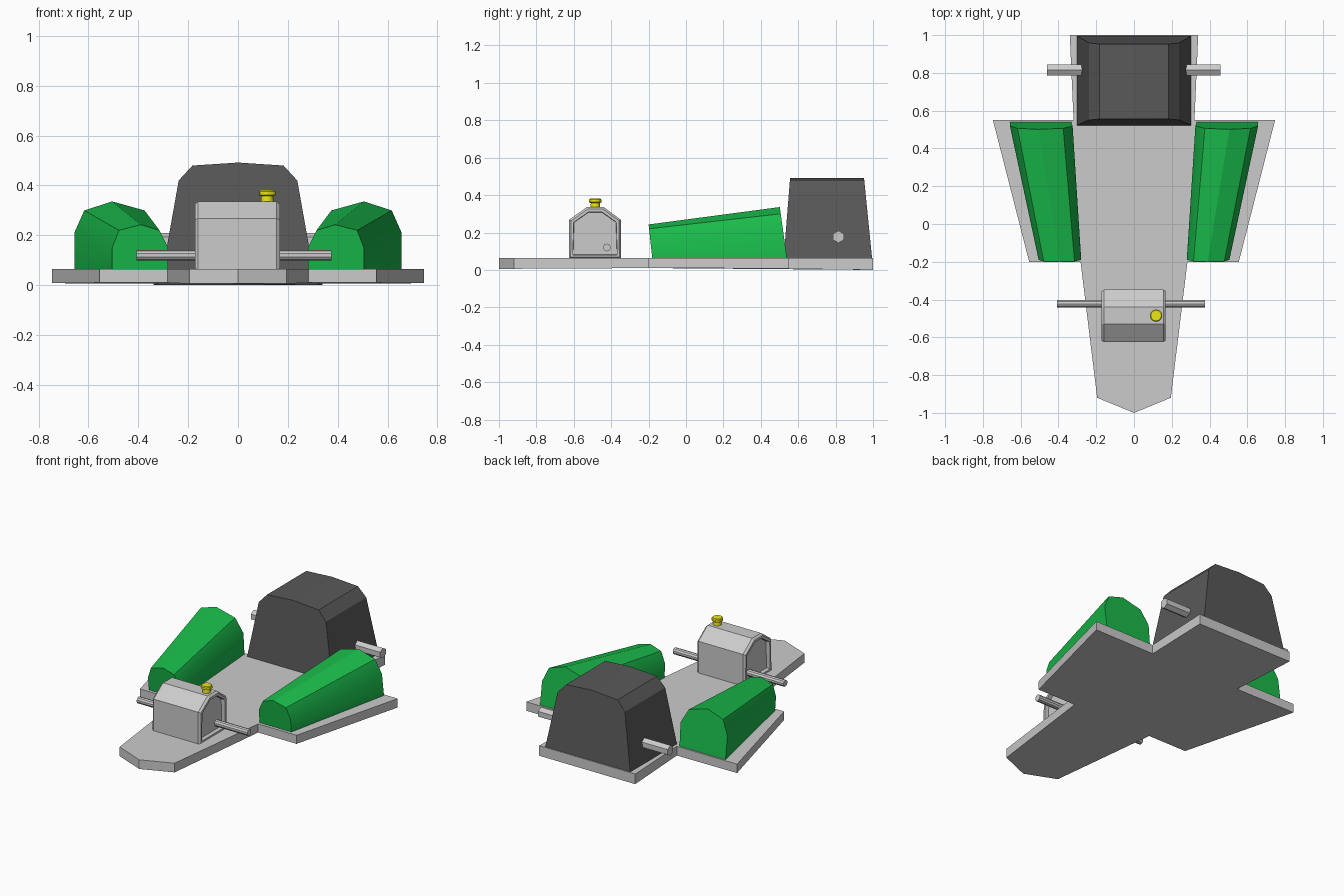
import bpy, bmesh, math
from mathutils import Matrix

if "Cube" in bpy.data.objects:
    bpy.data.objects.remove(bpy.data.objects["Cube"])


def material(name, rgb):
    m = bpy.data.materials.new(name)
    m.diffuse_color = (*rgb, 1)
    m.use_nodes = True
    m.node_tree.nodes["Principled BSDF"].inputs["Base Color"].default_value = m.diffuse_color
    return m


GREEN = material("green", (0.01, 0.5, 0.07))
DARK = material("dark_grey", (0.1, 0.1, 0.1))
YELLOW = material("yellow", (0.85, 0.8, 0.01))


def finish(name, bm, mat=None, smooth=None):
    bmesh.ops.recalc_face_normals(bm, faces=bm.faces)
    mesh = bpy.data.meshes.new(name)
    bm.to_mesh(mesh)
    bm.free()
    ob = bpy.data.objects.new(name, mesh)
    bpy.context.collection.objects.link(ob)
    if mat:
        mesh.materials.append(mat)
    if smooth:
        bpy.ops.object.select_all(action='DESELECT')
        ob.select_set(True)
        bpy.context.view_layer.objects.active = ob
        bpy.ops.object.shade_smooth_by_angle(angle=math.radians(smooth))
    return ob


def loft(rings):
    """Closed solid through rings of equal point count; returns bmesh and end caps."""
    bm = bmesh.new()
    vs = [[bm.verts.new(p) for p in r] for r in rings]
    n = len(rings[0])
    for a, b in zip(vs, vs[1:]):
        for i in range(n):
            j = (i + 1) % n
            bm.faces.new((a[i], a[j], b[j], b[i]))
    caps = [bm.faces.new(vs[0][::-1]), bm.faces.new(vs[-1])]
    bmesh.ops.recalc_face_normals(bm, faces=bm.faces)
    return bm, caps


def rod(name, x0, x1, y, z, r, sides):
    bm = bmesh.new()
    m = (Matrix.Translation(((x0 + x1) / 2, y, z)) @ Matrix.Rotation(math.pi / 2, 4, 'Y')
         @ Matrix.Rotation(math.pi / 2, 4, 'Z'))
    bmesh.ops.create_cone(bm, cap_ends=True, segments=sides, radius1=r, radius2=r,
                          depth=x1 - x0, matrix=m)
    return finish(name, bm)


# base plate: nose, side wings and tail in one outline (x, y, underside z)
half = [(0, -1, 0.006), (0.195, -0.92, 0.006), (0.283, -0.2, 0.01), (0.555, -0.2, 0.01),
        (0.747, 0.55, 0.008), (0.32, 0.55, 0.006), (0.34, 1, 0)]
outline = half + [(-x, y, z) for x, y, z in half[:0:-1]]
bm, _ = loft([outline, [(x, y, 0.065) for x, y, z in outline]])
finish("base_plate", bm)

# tapered side pods: (x, z) sections at the front and the rear
front = [(0.28, 0.06), (0.28, 0.15), (0.315, 0.22), (0.39, 0.243),
         (0.478, 0.22), (0.505, 0.15), (0.505, 0.06)]
rear = [(0.332, 0.06), (0.325, 0.21), (0.375, 0.30), (0.505, 0.336),
        (0.617, 0.30), (0.657, 0.21), (0.657, 0.06)]
for side, s in (("right", 1), ("left", -1)):
    bm, _ = loft([[(s * x, -0.18 - (z - 0.06) * 0.11, z) for x, z in front],
                  [(s * x, 0.54 - (z - 0.06) * 0.14, z) for x, z in rear]])
    finish(side + "_pod", bm, GREEN, 30)

# rear hood, narrowing towards a softly crowned top
hood = [(0.302, 0.06), (0.238, 0.42), (0.183, 0.48), (0, 0.492)]
hood += [(-x, z) for x, z in hood[-2::-1]]
bm, _ = loft([[(x, 0.522 + (z - 0.06) * 0.08, z) for x, z in hood],
              [(x, 0.995 - (z - 0.06) * 0.1, z) for x, z in hood]])
finish("rear_hood", bm, DARK, 30)

# front housing: gabled block with chamfered, recessed ends
block = [(-0.625, 0.06), (-0.625, 0.268), (-0.53, 0.336),
         (-0.44, 0.336), (-0.348, 0.268), (-0.348, 0.06)]
bm, caps = loft([[(x, y, z) for y, z in block] for x in (-0.16, 0.155)])
for inset, depth in ((0.012, 0.013), (0.016, 0), (0.002, -0.025)):
    bmesh.ops.inset_individual(bm, faces=caps, thickness=inset, depth=depth)
finish("front_housing", bm)

# axle stubs
rod("front_axle", -0.408, 0.376, -0.423, 0.12, 0.021, 10)
rod("rear_right_axle", 0.2, 0.457, 0.815, 0.177, 0.033, 6)
rod("rear_left_axle", -0.46, -0.2, 0.815, 0.177, 0.033, 6)

# filler cap on the housing
profile = [(0.026, 0.33), (0.024, 0.357), (0.033, 0.362), (0.033, 0.376), (0.028, 0.381)]
bm, _ = loft([[(0.117 + r * math.cos(i * math.pi / 6), -0.485 + r * math.sin(i * math.pi / 6), z)
               for i in range(12)] for r, z in profile])
finish("filler_cap", bm, YELLOW, 30)
